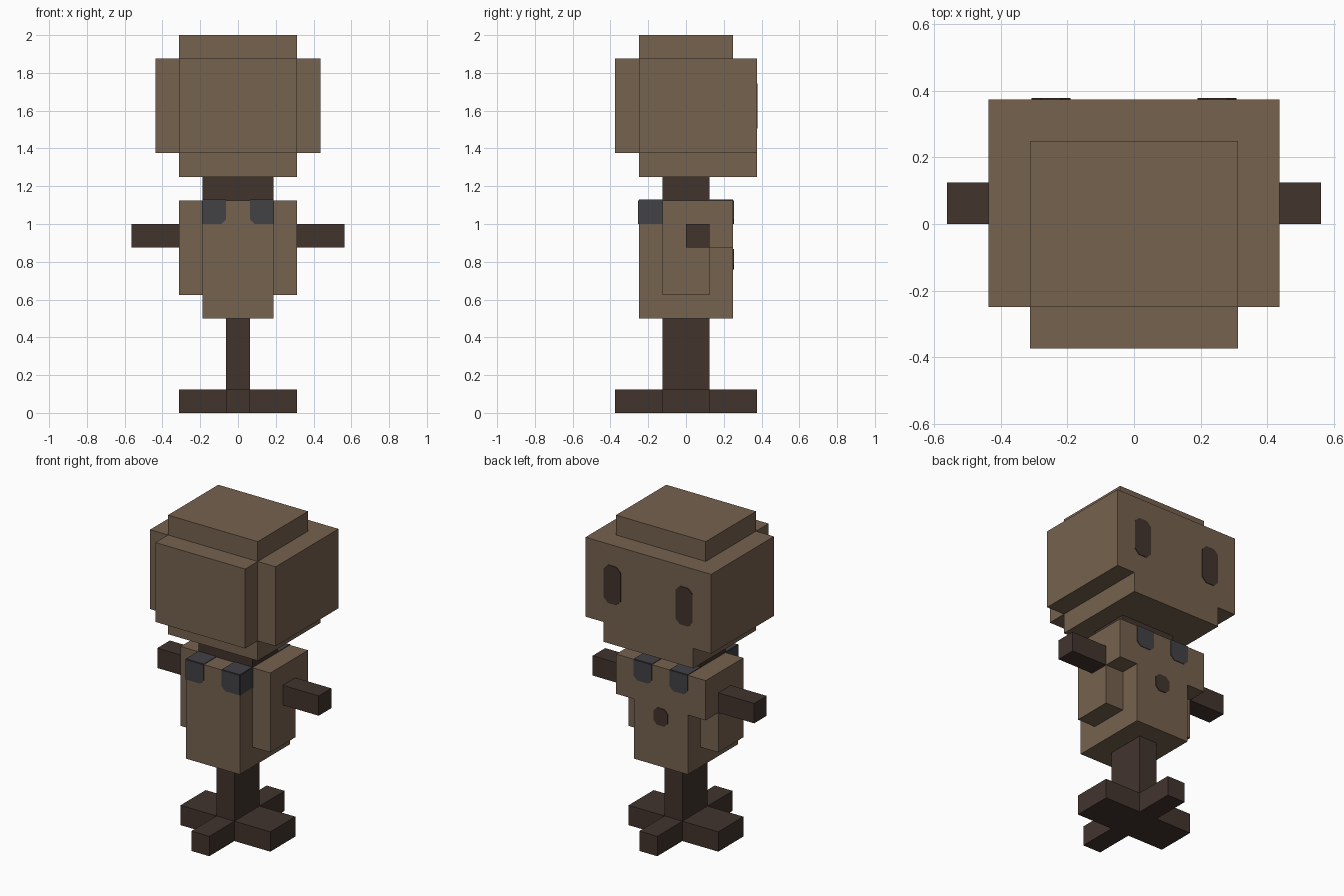
import bpy, bmesh
from mathutils import Vector

U = 1 / 16  # block grid step
THIN = 0.004  # thickness of painted details

cube = bpy.data.objects.get("Cube")
if cube:
    bpy.data.objects.remove(cube, do_unlink=True)


def material(name, rgb):
    m = bpy.data.materials.new(name)
    m.use_nodes = True
    m.diffuse_color = (*rgb, 1)
    bsdf = next(n for n in m.node_tree.nodes if n.type == 'BSDF_PRINCIPLED')
    bsdf.inputs["Base Color"].default_value = (*rgb, 1)
    bsdf.inputs["Roughness"].default_value = 0.9
    return m


tan = material("tan cloth", (0.181, 0.122, 0.076))
wood = material("dark wood", (0.054, 0.034, 0.027))
grey = material("grey strap", (0.054, 0.054, 0.062))


def finish(bm, name, mat):
    bmesh.ops.recalc_face_normals(bm, faces=bm.faces)
    mesh = bpy.data.meshes.new(name)
    bm.to_mesh(mesh)
    bm.free()
    mesh.materials.append(mat)
    ob = bpy.data.objects.new(name, mesh)
    bpy.context.collection.objects.link(ob)
    return ob


def blocks(name, mat, *boxes):
    """Fuse grid boxes (x0, x1, y0, y1, z0, z1) into one clean outer skin."""
    cells = {(x, y, z) for a, b, c, d, e, f in boxes
             for x in range(a, b) for y in range(c, d) for z in range(e, f)}
    bm = bmesh.new()
    for cell in cells:
        for axis in range(3):
            for side in (0, 1):
                near = list(cell)
                near[axis] += 2 * side - 1
                if tuple(near) in cells:
                    continue
                quad = []
                for s, t in ((0, 0), (1, 0), (1, 1), (0, 1)):
                    p = Vector(cell)
                    p[axis] += side
                    p[(axis + 1) % 3] += s
                    p[(axis + 2) % 3] += t
                    quad.append(bm.verts.new(p * U))
                bm.faces.new(quad)
    bmesh.ops.remove_doubles(bm, verts=bm.verts, dist=U / 10)
    bmesh.ops.recalc_face_normals(bm, faces=bm.faces)
    bmesh.ops.dissolve_limit(bm, angle_limit=0.02, verts=bm.verts, edges=bm.edges)
    return finish(bm, name, mat)


def plate(name, mat, centre, w, h, normal, cuts=(0, 0, 0, 0)):
    """Thin patch; cuts bevel its corners: low left, low right, top right, top left."""
    n = Vector(normal)
    v = Vector((0, 1, 0)) if n.z else Vector((0, 0, 1))
    u = v.cross(n)
    corners = [u * (sx * w / 2) + v * (sy * h / 2) + Vector(centre)
               for sx, sy in ((-1, -1), (1, -1), (1, 1), (-1, 1))]
    bm = bmesh.new()
    ring = []
    for i, p in enumerate(corners):
        if cuts[i]:
            for q in (corners[i - 1], corners[(i + 1) % 4]):
                ring.append(bm.verts.new(p + (q - p).normalized() * cuts[i]))
        else:
            ring.append(bm.verts.new(p))
    face = bm.faces.new(ring)
    ext = bmesh.ops.extrude_face_region(bm, geom=[face])
    top = [g for g in ext["geom"] if isinstance(g, bmesh.types.BMVert)]
    bmesh.ops.translate(bm, verts=top, vec=n * THIN)
    return finish(bm, name, mat)


# Stand: crossed feet and post
blocks("stand", wood,
       (-5, 5, -2, 2, 0, 2), (-1, 1, -6, 6, 0, 2), (-1, 1, -2, 2, 2, 8))

# Torso: core, sides and wide upper back
blocks("torso", tan,
       (-3, 3, -4, 4, 8, 18), (-5, 5, -2, 2, 10, 18), (-5, 5, -2, 4, 14, 18))

# Neck and arms
blocks("neck", wood, (-3, 3, -2, 2, 18, 20))
blocks("left_arm", wood, (5, 9, 0, 2, 14, 16))
blocks("right_arm", wood, (-9, -5, 0, 2, 14, 16))

# Head: jaw, main block, front panel and crown
blocks("head", tan,
       (-5, 5, -4, 6, 20, 22), (-7, 7, -4, 6, 22, 30),
       (-5, 5, -6, -4, 22, 30), (-5, 5, -4, 4, 30, 32))

# Straps, folded over the shoulders, and eyes
C = 0.025
W = 2 * U
for s, side in ((1, "left"), (-1, "right")):
    x = s * W
    inner = (C, 0, 0, 0) if s > 0 else (0, C, 0, 0)
    plate(side + "_strap_front", grey, (x, -4 * U, 17 * U), W, W, (0, -1, 0), inner)
    plate(side + "_strap_back", grey, (x, 4 * U, 17 * U), W, W, (0, 1, 0), (C, C, 0, 0))
    plate(side + "_strap_side", grey, (s * 3 * U, -3 * U, 17 * U), W, W, (s, 0, 0))
    for sy, end in ((-1, "front"), (1, "back")):
        plate(f"{side}_strap_top_{end}", grey, (x, sy * 3 * U, 18 * U), W, W, (0, 0, 1))
    plate(side + "_eye", wood, (s * 4 * U, 6 * U, 26 * U), 0.118, 0.24, (0, 1, 0), (0.03,) * 4)

# Button on the back of the torso
plate("button", wood, (0, 4 * U, 13 * U), 0.1, 0.108, (0, 1, 0), (C,) * 4)
